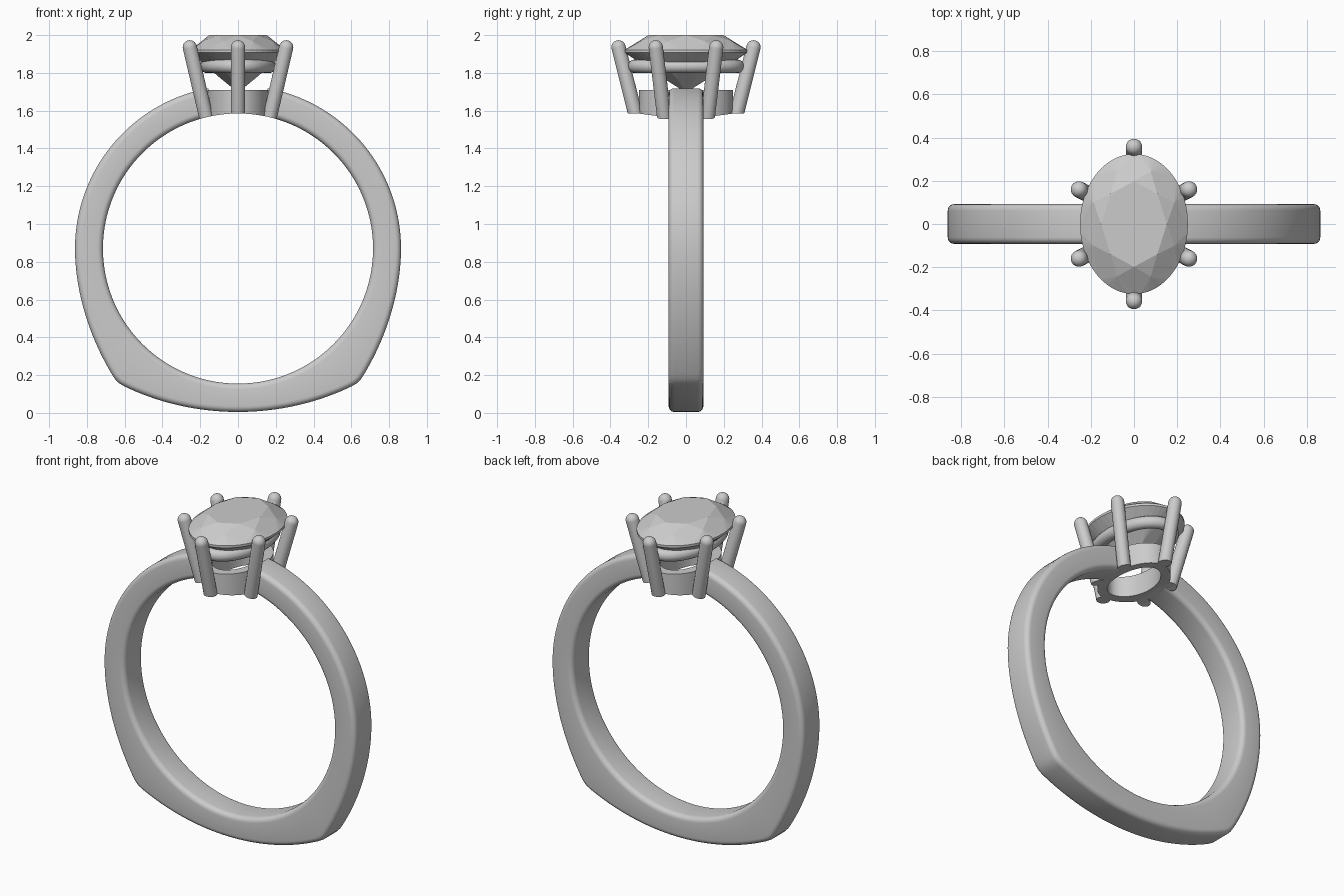
import bpy, bmesh
from math import sin, cos, pi, radians, sqrt, exp, log, degrees
from mathutils import Vector

if "Cube" in bpy.data.objects:
    bpy.data.objects.remove(bpy.data.objects["Cube"])

CZ, RI = 0.87, 0.715          # finger hole centre height and radius


def finish(name, bm, smooth=True):
    bmesh.ops.recalc_face_normals(bm, faces=bm.faces[:])
    me = bpy.data.meshes.new(name)
    bm.to_mesh(me)
    bm.free()
    ob = bpy.data.objects.new(name, me)
    bpy.context.collection.objects.link(ob)
    if smooth:
        bpy.ops.object.select_all(action='DESELECT')
        ob.select_set(True)
        bpy.context.view_layer.objects.active = ob
        bpy.ops.object.shade_smooth_by_angle(angle=radians(35))
    return ob


def loft(name, rings, cyclic=False):
    """Skin a list of closed rings; cap the ends unless cyclic."""
    bm = bmesh.new()
    vs = [[bm.verts.new(p) for p in r] for r in rings]
    n = len(vs[0])
    pairs = list(zip(vs, vs[1:])) + ([(vs[-1], vs[0])] if cyclic else [])
    for a, b in pairs:
        for i in range(n):
            j = (i + 1) % n
            bm.faces.new((a[i], a[j], b[j], b[i]))
    if not cyclic:
        bm.faces.new(vs[0])
        bm.faces.new(vs[-1])
    return finish(name, bm)


def oval(ax, ay, z, n=64):
    return [(ax * cos(2 * pi * i / n), ay * sin(2 * pi * i / n), z) for i in range(n)]


# Shank: rounded-rectangle section swept round the finger hole, with two lower corners
def outer_radius(a):          # a = degrees from straight down
    base = 0.865 + 0.091 * (a / 42) ** 2
    side = 0.863 + 0.093 * max(0, (90 - a) / 48) ** 2.3
    k = 0.006
    m = min(base, side)
    return m - k * log(exp((m - base) / k) + exp((m - side) / k))


def section(r0, r1, half=0.092, f=0.03, seg=5):
    pts = []
    for cr, cy, start in ((r1 - f, half - f, 0), (r0 + f, half - f, 90),
                          (r0 + f, f - half, 180), (r1 - f, f - half, 270)):
        for s in range(seg + 1):
            t = radians(start + 90 * s / seg)
            pts.append((cr + f * cos(t), cy + f * sin(t)))
    return pts


rings, N, END = [], 180, 169.5
for i in range(N + 1):
    a = -END + 2 * END * i / N
    t = radians(a)
    rings.append([(r * sin(t), y, CZ - r * cos(t))
                  for r, y in section(RI, outer_radius(abs(a)))])
loft("shank", rings)

# Cutter that trims the head to the finger hole
bpy.ops.mesh.primitive_cylinder_add(vertices=128, radius=RI, depth=2,
                                    location=(0, 0, CZ), rotation=(pi / 2, 0, 0))
cutter = bpy.context.object
cutter.name = "finger_hole_cutter"
cutter.hide_render = True
cutter.hide_viewport = True


def trim(ob):
    m = ob.modifiers.new("finger_hole", 'BOOLEAN')
    m.operation = 'DIFFERENCE'
    m.solver = 'EXACT'
    m.object = cutter


# Basket base: open oval collar
trim(loft("basket_base", [oval(0.17, 0.248, 1.53), oval(0.17, 0.248, 1.71),
                          oval(0.115, 0.19, 1.71), oval(0.115, 0.19, 1.53)], cyclic=True))

# Gallery rail: round wire bent to an oval
tube = [2 * pi * s / 16 for s in range(16)]
loft("gallery_rail", [oval(0.165 + 0.036 * cos(t), 0.272 + 0.036 * cos(t), 1.835 + 0.036 * sin(t))
                      for t in tube], cyclic=True)


# Prongs: leaning round wires with domed tips
def prong(name, foot, tip, r=0.038, n=20):
    foot, tip = Vector(foot), Vector(tip)
    d = tip - foot
    q = d.to_track_quat('Z', 'Y')
    prof = [(r, 0)] + [(r * cos(pi / 2 * s / 8), d.length + r * sin(pi / 2 * s / 8))
                       for s in range(8)] + [(r * 0.05, d.length + r)]
    trim(loft(name, [[foot + q @ Vector((w * cos(2 * pi * i / n), w * sin(2 * pi * i / n), h))
                      for i in range(n)] for w, h in prof]))


for sy, side in ((-1, "front"), (1, "back")):
    prong(f"prong_{side}", (0, sy * 0.255, 1.53), (0, sy * 0.357, 1.935))
    for sx, hand in ((-1, "left"), (1, "right")):
        prong(f"prong_{side}_{hand}", (sx * 0.158, sy * 0.11, 1.52),
              (sx * 0.255, sy * 0.16, 1.935))

# Gem: oval brilliant cut with flat facets
GX, GY, G = 0.25, 0.325, 48


def gem_pt(f, deg, z):
    return (GX * f * cos(radians(deg)), GY * f * sin(radians(deg)), z)


bm = bmesh.new()


def facets(zg, f_mid, z_mid, f_cap, z_cap):
    """One half of the stone: cap, stars, kites and girdle facets."""
    gird = [bm.verts.new(gem_pt(1, 360 * i / G, zg)) for i in range(G)]
    mid = [bm.verts.new(gem_pt(f_mid, 22.5 + 45 * k, z_mid)) for k in range(8)]
    cap = [bm.verts.new(gem_pt(f_cap, 45 * k, z_cap)) for k in range(8)]
    bm.faces.new(cap)
    step = G // 8
    for k in range(8):
        bm.faces.new((cap[k], cap[(k + 1) % 8], mid[k]))
        bm.faces.new((cap[k], mid[k], gird[k * step], mid[k - 1]))
        for s in range(step):
            i = k * step + s
            bm.faces.new((mid[k], gird[i], gird[(i + 1) % G]))
    return gird


top = facets(1.922, 0.81, 1.967, 0.61, 2.0)
low = facets(1.908, 0.42, 1.775, 0.02, 1.70)
for i in range(G):
    j = (i + 1) % G
    bm.faces.new((low[i], low[j], top[j], top[i]))
finish("gem", bm, smooth=False)
